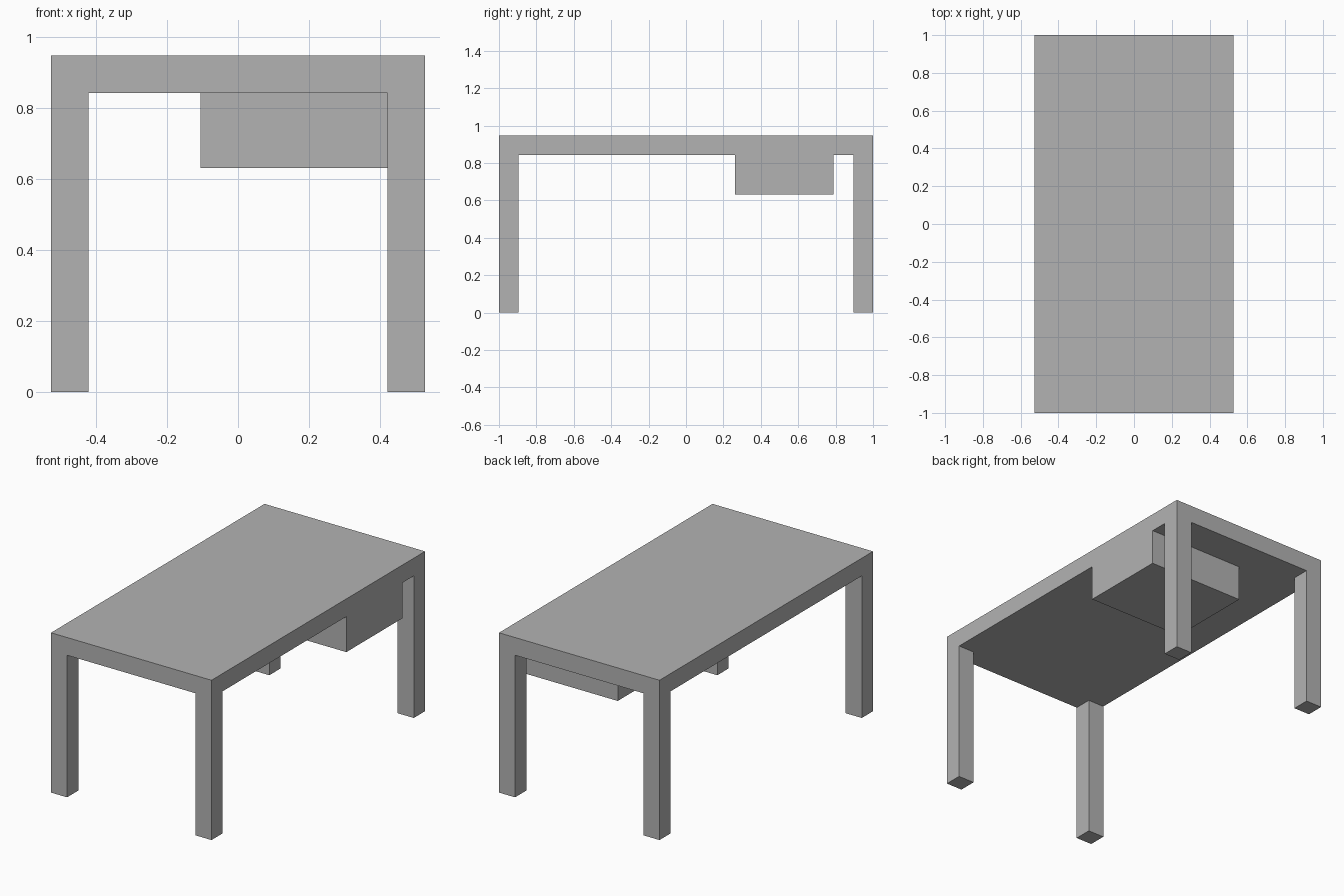
import bpy

# Remove the default cube
cube = bpy.data.objects.get("Cube")
if cube:
    bpy.data.objects.remove(cube, do_unlink=True)

# Single flat grey
GREY = (0.45, 0.45, 0.45, 1.0)
grey = bpy.data.materials.new("grey")
grey.use_nodes = True
grey.diffuse_color = GREY
grey.node_tree.nodes["Principled BSDF"].inputs["Base Color"].default_value = GREY

U = 2 / 19              # board thickness, the module for every size
HALF_X, HALF_Y = 5 * U, 1.0
TOP_Z, UNDER_Z = 9 * U, 8 * U


def box(name, low, high):
    """Axis-aligned box between two corners."""
    bpy.ops.mesh.primitive_cube_add(size=1)
    obj = bpy.context.object
    obj.name = name
    obj.data.name = name
    for v in obj.data.vertices:
        v.co = [h if c > 0 else l for c, l, h in zip(v.co, low, high)]
    obj.data.materials.append(grey)
    return obj


# Table top
box("table_top", (-HALF_X, -HALF_Y, UNDER_Z), (HALF_X, HALF_Y, TOP_Z))

# Four square legs, flush with the corners
for side, x in (("right", -HALF_X), ("left", HALF_X - U)):
    for end, y in (("front", -HALF_Y), ("back", HALF_Y - U)):
        box(f"{end}_{side}_leg", (x, y, 0), (x + U, y + U, UNDER_Z))

# Drawer box hanging under the top, flush with one long side
box("drawer", (-U, 2.5 * U, 6 * U), (HALF_X, 7.5 * U, UNDER_Z))
